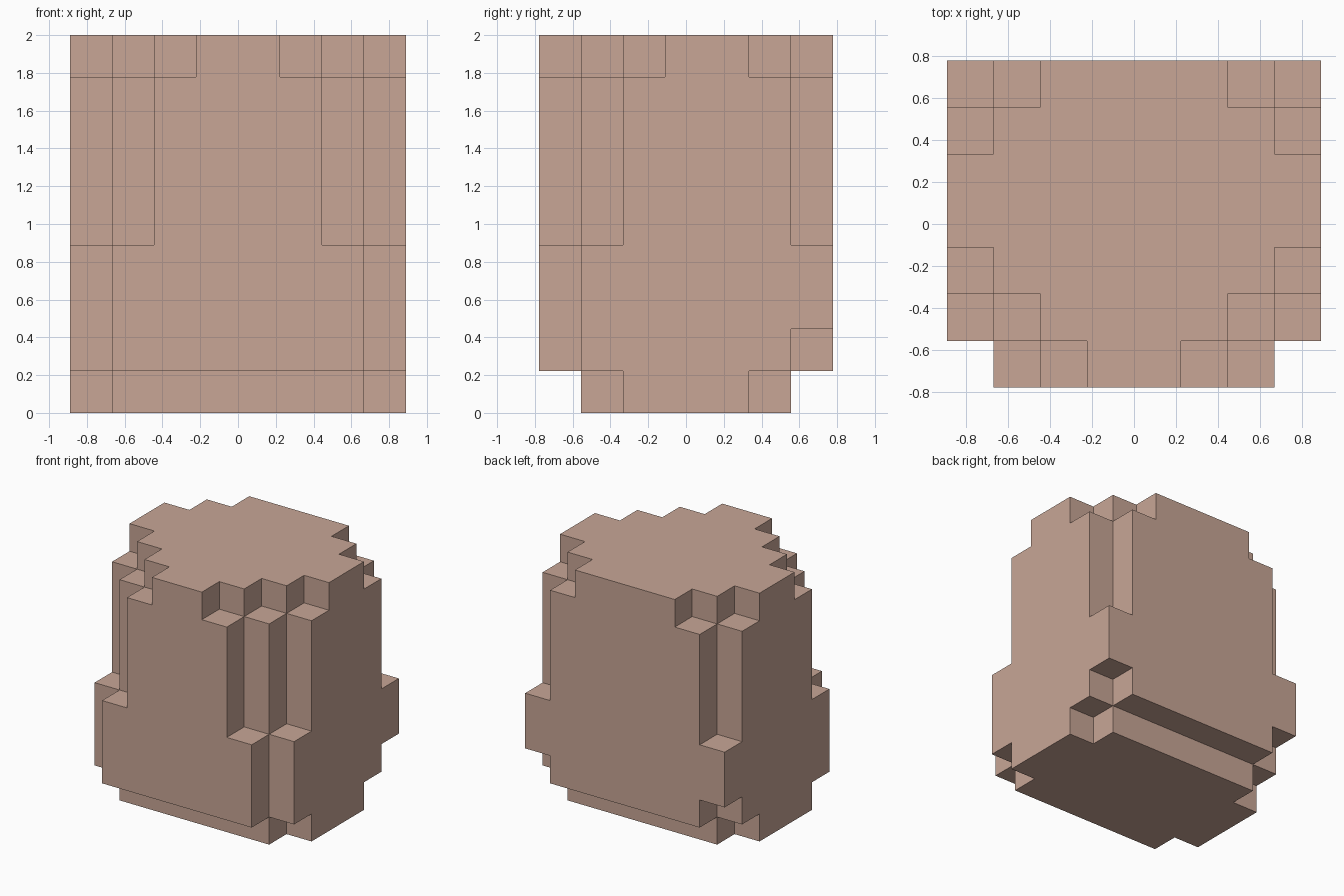
import bpy
import bmesh
from mathutils import Vector

cube = bpy.data.objects.get("Cube")
if cube:
    bpy.data.objects.remove(cube, do_unlink=True)

UNIT = 2 / 9          # edge of one block
COLS, ROWS = 8, 7     # blocks across and deep

# Each band: bottom layer, top layer, blocks cut from both ends of each row (front to back)
BANDS = [
    (0, 1, [4, 1, 0, 0, 0, 1, 4]),   # foot
    (1, 2, [1, 0, 0, 0, 0, 0, 1]),   # lower rim
    (2, 4, [1, 0, 0, 0, 0, 0, 0]),   # wide body
    (4, 8, [2, 1, 0, 0, 0, 0, 1]),   # upper body
    (8, 9, [3, 2, 1, 0, 0, 1, 2]),   # crown
]

# Fill the block grid
blocks = {(x, y, z)
          for low, high, cuts in BANDS
          for z in range(low, high)
          for y, cut in enumerate(cuts)
          for x in range(cut, COLS - cut)}

# Keep only the outer faces of the blocks
bm = bmesh.new()
corners = {}


def corner(point):
    key = tuple(round(c) for c in point)
    if key not in corners:
        x, y, z = key
        corners[key] = bm.verts.new(((x - COLS / 2) * UNIT, (y - ROWS / 2) * UNIT, z * UNIT))
    return corners[key]


for block in blocks:
    for axis in range(3):
        for sign in (-1, 1):
            neighbour = list(block)
            neighbour[axis] += sign
            if tuple(neighbour) in blocks:
                continue
            normal, u = Vector((0, 0, 0)), Vector((0, 0, 0))
            normal[axis] = sign
            u[(axis + 1) % 3] = 1
            v = normal.cross(u)
            middle = Vector(block) + Vector((0.5, 0.5, 0.5)) + normal / 2
            bm.faces.new([corner(middle + (a * u + b * v) / 2)
                          for a, b in ((-1, -1), (1, -1), (1, 1), (-1, 1))])

# Merge the flat areas into clean large faces
bmesh.ops.dissolve_limit(bm, angle_limit=0.01, verts=bm.verts[:], edges=bm.edges[:])

mesh = bpy.data.meshes.new("stepped_block_body")
bm.to_mesh(mesh)
bm.free()
body = bpy.data.objects.new("stepped_block_body", mesh)
bpy.context.collection.objects.link(body)

# Single flat colour
colour = (0.578, 0.381, 0.305, 1)
material = bpy.data.materials.new("warm_tan")
material.use_nodes = True
material.diffuse_color = colour
material.node_tree.nodes["Principled BSDF"].inputs["Base Color"].default_value = colour
mesh.materials.append(material)
